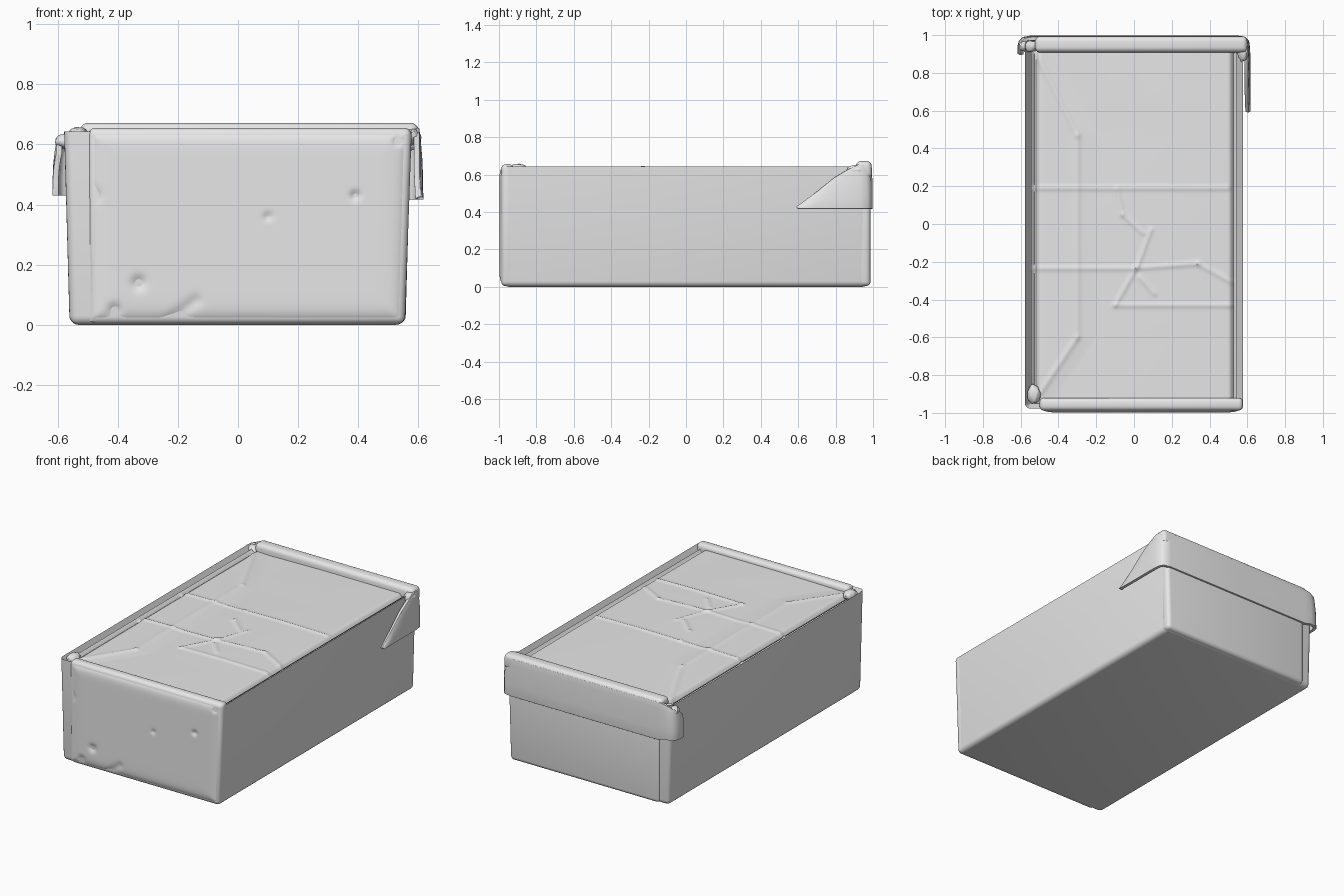
import bpy, bmesh, math
from mathutils import Vector

if "Cube" in bpy.data.objects:
    bpy.data.objects.remove(bpy.data.objects["Cube"])

card = bpy.data.materials.new("plain grey card")
card.diffuse_color = (0.8, 0.8, 0.8, 1)
card.use_nodes = True
card.node_tree.nodes["Principled BSDF"].inputs["Base Color"].default_value = card.diffuse_color


def finish(name, bm, bevel=0.0, solid=0.0):
    """Turn a bmesh into a smooth-shaded object with optional rounding."""
    me = bpy.data.meshes.new(name)
    bm.to_mesh(me)
    bm.free()
    me.materials.append(card)
    ob = bpy.data.objects.new(name, me)
    bpy.context.collection.objects.link(ob)
    if solid:
        m = ob.modifiers.new("thickness", 'SOLIDIFY')
        m.thickness, m.offset = solid, -1
    if bevel:
        m = ob.modifiers.new("rounding", 'BEVEL')
        m.width, m.segments = bevel, 4
        m.limit_method, m.angle_limit = 'ANGLE', math.radians(40)
    bpy.ops.object.select_all(action='DESELECT')
    ob.select_set(True)
    bpy.context.view_layer.objects.active = ob
    bpy.ops.object.shade_smooth_by_angle(angle=math.radians(50))
    return ob


def tapered_box(name, low, high, bevel, well=0.0):
    """Box from a low and a high rectangle (x0, x1, y0, y1, z); well sinks the top."""
    bm = bmesh.new()
    rings = [[bm.verts.new((r[i], r[j], r[4])) for i, j in ((0, 2), (1, 2), (1, 3), (0, 3))]
             for r in (low, high)]
    bm.faces.new(rings[0][::-1])
    top = bm.faces.new(rings[1])
    for i in range(4):
        k = (i + 1) % 4
        bm.faces.new((rings[0][i], rings[0][k], rings[1][k], rings[1][i]))
    edges = [e for e in bm.edges if not (well and e in top.edges[:])]
    bmesh.ops.bevel(bm, geom=edges, offset=bevel, segments=5, profile=0.5, affect='EDGES')
    if well:
        bm.faces.ensure_lookup_table()
        top = max(bm.faces, key=lambda f: f.calc_center_median().z)
        bmesh.ops.inset_region(bm, faces=[top], thickness=0.04)
        for v in top.verts:
            v.co.z -= well
    return finish(name, bm, 0.008 if well else 0)


def sheet(name, nu, nv, place, flip=False):
    """Grid of faces, each corner placed by place(u, v) with u, v in 0..1."""
    bm = bmesh.new()
    g = [[bm.verts.new(place(i / nu, j / nv)) for j in range(nv + 1)] for i in range(nu + 1)]
    for i in range(nu):
        for j in range(nv):
            f = [g[i][j], g[i + 1][j], g[i + 1][j + 1], g[i][j + 1]]
            bm.faces.new(f[::-1] if flip else f)
    return finish(name, bm)


def seg_dist(x, y, s):
    """Distance from a point to a line segment."""
    p, a, b = Vector((x, y)), Vector(s[:2]), Vector(s[2:])
    t = max(0, min(1, (p - a).dot(b - a) / (b - a).length_squared))
    return (p - a.lerp(b, t)).length


# Main carton with a shallow sunken top
tapered_box("carton_body", (-0.56, 0.555, -0.978, 0.975, 0), (-0.578, 0.577, -0.978, 0.975, 0.643),
            0.03, well=0.08)

# End panels, stopping short of the left corner to leave an open seam
tapered_box("front_panel", (-0.495, 0.555, -0.988, -0.92, 0.003), (-0.5, 0.578, -0.988, -0.92, 0.655), 0.025)
tapered_box("back_panel", (-0.5, 0.557, 0.92, 0.987, 0.003), (-0.5, 0.575, 0.92, 0.987, 0.63), 0.025)

# Front skin with dents
dents = [(0.1, 0.36, 0.012, 0.01), (0.39, 0.43, 0.014, 0.014), (-0.33, 0.14, 0.022, 0.014),
         (-0.41, 0.05, 0.02, 0.012), (0.53, 0.61, 0.012, 0.015), (-0.48, 0.43, 0.02, 0.012)]


def front_place(u, v):
    z = 0.012 + 0.633 * v
    x = -0.492 + u * (1.04 + 0.02 * v)
    edge = 1 - max(abs(2 * u - 1) ** 24, abs(2 * v - 1) ** 16)
    y = -0.978 - 0.02 * edge
    for dx, dz, r, depth in dents:
        y += depth * math.exp(-((x - dx) ** 2 + (z - dz) ** 2) / (r * r))
    # Crumpled lower edge
    y += 0.007 * math.exp(-seg_dist(x, z, (-0.22, 0.02, -0.14, 0.08)) ** 2 / 0.0004)
    return x, y, z


sheet("front_skin", 110, 70, front_place)

# Top panel: left side slopes to a long crease, with raised wrinkles
ridges = [(-0.53, 0.19, 0.5, 0.19), (-0.53, -0.235, 0.0, -0.235), (0.0, -0.235, 0.34, -0.21),
          (0.34, -0.21, 0.52, -0.31), (-0.1, -0.43, 0.52, -0.43), (-0.1, -0.43, 0.02, -0.22),
          (0.02, -0.22, 0.09, -0.03), (0.05, -0.05, -0.06, 0.05), (-0.06, 0.05, -0.09, 0.19),
          (0.03, -0.28, 0.11, -0.37)]
fold = [(-0.52, 0.91, -0.3, 0.47), (-0.3, 0.47, -0.3, -0.6), (-0.3, -0.6, -0.5, -0.9)]


def top_place(u, v):
    x, y = -0.545 + 1.09 * u, -0.95 + 1.9 * v
    z = 0.627 + 0.008 * math.cos(x * 2.5) * math.cos(y * 1.5)
    inner = -0.3 - 0.22 * max(0, (y - 0.47) / 0.43, (-0.6 - y) / 0.32)
    if x > inner:
        z -= 0.007 * min(1, (x - inner) / 0.1) * max(0, 1 - (x - inner) / 0.5)
    for s in ridges:
        z += 0.006 * math.exp(-(seg_dist(x, y, s) / 0.011) ** 2)
    for s in fold:
        z += 0.005 * math.exp(-(seg_dist(x, y, s) / 0.014) ** 2)
    # Grooves beside both long rims
    for gx, w in ((-0.522, 0.014), (0.528, 0.012)):
        z -= 0.025 * math.exp(-((x - gx) / w) ** 2)
    return x, y, z


sheet("top_panel", 120, 180, top_place)

# Rolled bar along the back top edge
tapered_box("back_rim", (-0.52, 0.6, 0.905, 0.995, 0.58), (-0.525, 0.6, 0.91, 0.992, 0.672), 0.026)

# Lid lip: one strip wrapped around the back with a flap at each corner (x, y, top height)
path = [(-0.617, 0.9, 0.57), (-0.617, 0.94, 0.605), (-0.61, 0.97, 0.62), (-0.59, 0.99, 0.635),
        (-0.55, 0.997, 0.65), (-0.5, 0.998, 0.655), (0.0, 0.998, 0.655), (0.55, 0.998, 0.655),
        (0.59, 0.99, 0.655), (0.609, 0.97, 0.655), (0.615, 0.93, 0.655), (0.616, 0.88, 0.632),
        (0.616, 0.8, 0.585), (0.616, 0.7, 0.505), (0.618, 0.595, 0.428)]
bm = bmesh.new()
cols = []
for x, y, t in path:
    low = 0.43 if x < -0.5 else 0.417
    # Upper part leans inward toward the carton
    cols.append([bm.verts.new((x * (1 - 0.02 * k ** 3), y - 0.006 * k ** 3, low + (t - low) * k))
                 for k in (0, 0.3, 0.6, 0.85, 1)])
for a, b in zip(cols, cols[1:]):
    for k in range(4):
        bm.faces.new((a[k], a[k + 1], b[k + 1], b[k]))
finish("lid_lip", bm, bevel=0.004, solid=0.02)

# Crumpled corner tucks where the top meets the rims
for name, x, y, sx, sy, z in (("front_left_tuck", -0.53, -0.9, 0.035, 0.05, 0.63),
                              ("back_left_tuck", -0.555, 0.945, 0.055, 0.035, 0.61),
                              ("back_right_tuck", 0.578, 0.92, 0.03, 0.06, 0.625)):
    bm = bmesh.new()
    bmesh.ops.create_icosphere(bm, subdivisions=3, radius=1)
    for v in bm.verts:
        w = 1 + 0.12 * math.sin(7 * v.co.x + 3 * v.co.y) * math.cos(6 * v.co.y + 2 * v.co.z)
        v.co = Vector((x + v.co.x * sx * w, y + v.co.y * sy * w, z + v.co.z * 0.027 * w))
    finish(name, bm)
